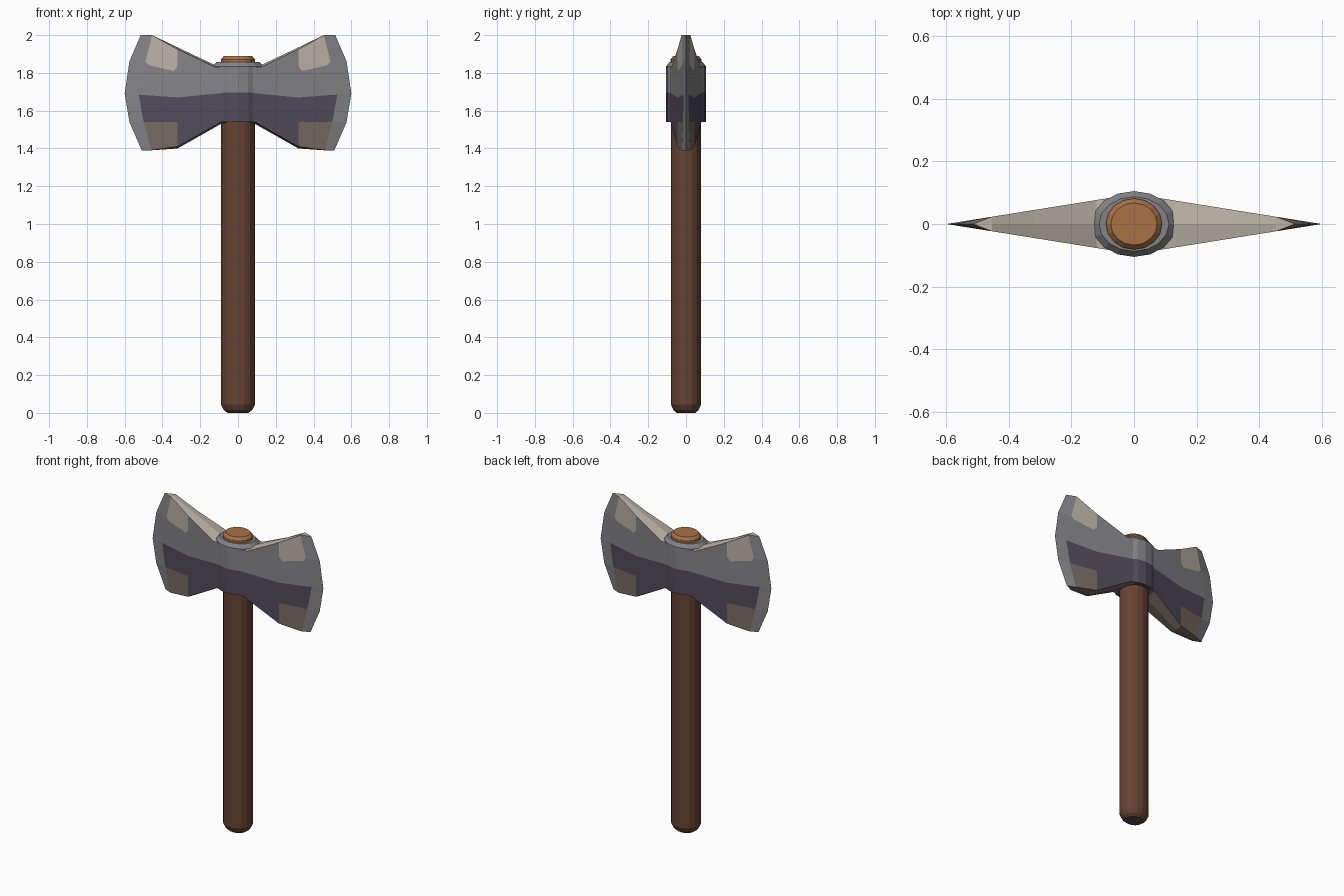
import bpy, bmesh, math

if "Cube" in bpy.data.objects:
    bpy.data.objects.remove(bpy.data.objects["Cube"])


def mat(name, rgb):
    m = bpy.data.materials.new(name)
    lin = [((c / 255 + 0.055) / 1.055) ** 2.4 for c in rgb]
    m.diffuse_color = (*lin, 1)
    m.use_nodes = True
    m.node_tree.nodes["Principled BSDF"].inputs["Base Color"].default_value = m.diffuse_color
    return m


STEEL = mat("grey steel", (132, 131, 134))
DARK = mat("dark steel", (80, 75, 91))
PALE = mat("pale worn steel", (186, 179, 166))
TAUPE = mat("taupe worn steel", (118, 106, 98))
BROWN = mat("brown wood", (101, 66, 51))
TAN = mat("light wood", (168, 114, 69))


def finish(bm, name, mats):
    bm.normal_update()
    me = bpy.data.meshes.new(name)
    bm.to_mesh(me)
    bm.free()
    for m in mats:
        me.materials.append(m)
    ob = bpy.data.objects.new(name, me)
    bpy.context.collection.objects.link(ob)
    return ob


def lathe(name, profile, ratio, mats, rule, n=16):
    """Elliptical turned part; profile is (x radius, z), ratio is y/x."""
    bm = bmesh.new()
    rings = []
    for r, z in profile:
        rings.append([bm.verts.new((r * math.cos(2 * math.pi * i / n),
                                    r * ratio * math.sin(2 * math.pi * i / n), z))
                      for i in range(n)])
    for a, b in zip(rings, rings[1:]):
        for i in range(n):
            j = (i + 1) % n
            bm.faces.new((a[i], a[j], b[j], b[i]))
    bm.faces.new(rings[0][::-1])
    bm.faces.new(rings[-1])
    for f in bm.faces:
        f.material_index = rule(f.calc_center_median().z)
    return finish(bm, name, mats)


# wooden handle with a dark rounded foot
lathe("handle", [(0.055, 0), (0.075, 0.015), (0.09, 0.045), (0.09, 1.6)],
      0.89, [BROWN, DARK], lambda z: 1 if z < 0.005 else 0)

# light wood handle end above the head
lathe("handle_end", [(0.09, 1.8), (0.09, 1.872), (0.074, 1.89)],
      0.91, [TAN], lambda z: 0)

# steel collar, dark in its lower half
lathe("collar", [(0.135, 1.54), (0.135, 1.695), (0.135, 1.835), (0.112, 1.858)],
      0.78, [STEEL, DARK], lambda z: 1 if z < 1.69 else 0)

# blade outline points on one side (x, z)
P = {
    "A0": (.06, 1.83), "A1": (.06, 1.695), "A2": (.06, 1.54),
    "T": (.12, 1.83), "U": (.09, 1.54),
    "B0": (.32, 1.925), "B1": (.32, 1.835), "B1b": (.34, 1.81),
    "B2": (.32, 1.67), "B3": (.32, 1.54), "B4": (.32, 1.41),
    "S0": (.455, 2.0), "S1": (.49, 1.86), "S1a": (.47, 1.84),
    "S2": (.525, 1.685), "S3": (.5, 1.54), "S4": (.46, 1.39),
    "O0": (.515, 2.0), "O1": (.575, 1.86), "O2": (.6, 1.69),
    "O3": (.575, 1.54), "O4": (.51, 1.39),
}
# flat colour zones of a blade cheek: material index, corners
ZONES = [
    (0, "A0 A1 B2 B1b B1 B0 T"), (0, "B1b B2 S2 S1 S1a"),
    (2, "B0 B1 B1b S1a S1 S0"),
    (1, "A1 A2 U B4 B3 B2"), (1, "B2 B3 S3 S2"),
    (3, "B3 B4 S4 S3"),
] + [(0, f"S{i} S{i+1} O{i+1} O{i}") for i in range(4)]
# upper and lower rims: material, ridge direction, path
RIMS = [(2, 1, "A0 T B0 S0 O0"), (3, -1, "A2 U B4 S4 O4")]


def blade(name, sx):
    bm = bmesh.new()

    def vert(key, sy):
        x, z = P[key]
        y = 0 if key[0] == "O" else 0.16 * (0.6 - x)
        return bm.verts.new((sx * x, sy * y, z))

    def ridge(key, d):
        x, z = P[key]
        rise = 0.01 if key[0] in "ATUB" else 0
        return bm.verts.new((sx * x, 0, z + d * rise))

    for sy in (-1, 1):
        for mi, keys in ZONES:
            bm.faces.new([vert(k, sy) for k in keys.split()]).material_index = mi
        for mi, d, path in RIMS:
            ks = path.split()
            for a, b in zip(ks, ks[1:]):
                vs = [vert(a, sy), ridge(a, d), ridge(b, d)]
                if b[0] != "O":
                    vs.append(vert(b, sy))
                bm.faces.new(vs).material_index = mi
    bmesh.ops.remove_doubles(bm, verts=bm.verts, dist=1e-4)
    bmesh.ops.holes_fill(bm, edges=bm.edges, sides=0)
    bmesh.ops.recalc_face_normals(bm, faces=bm.faces)
    return finish(bm, name, [STEEL, DARK, PALE, TAUPE])


# two mirrored blades
blade("right_blade", 1)
blade("left_blade", -1)
